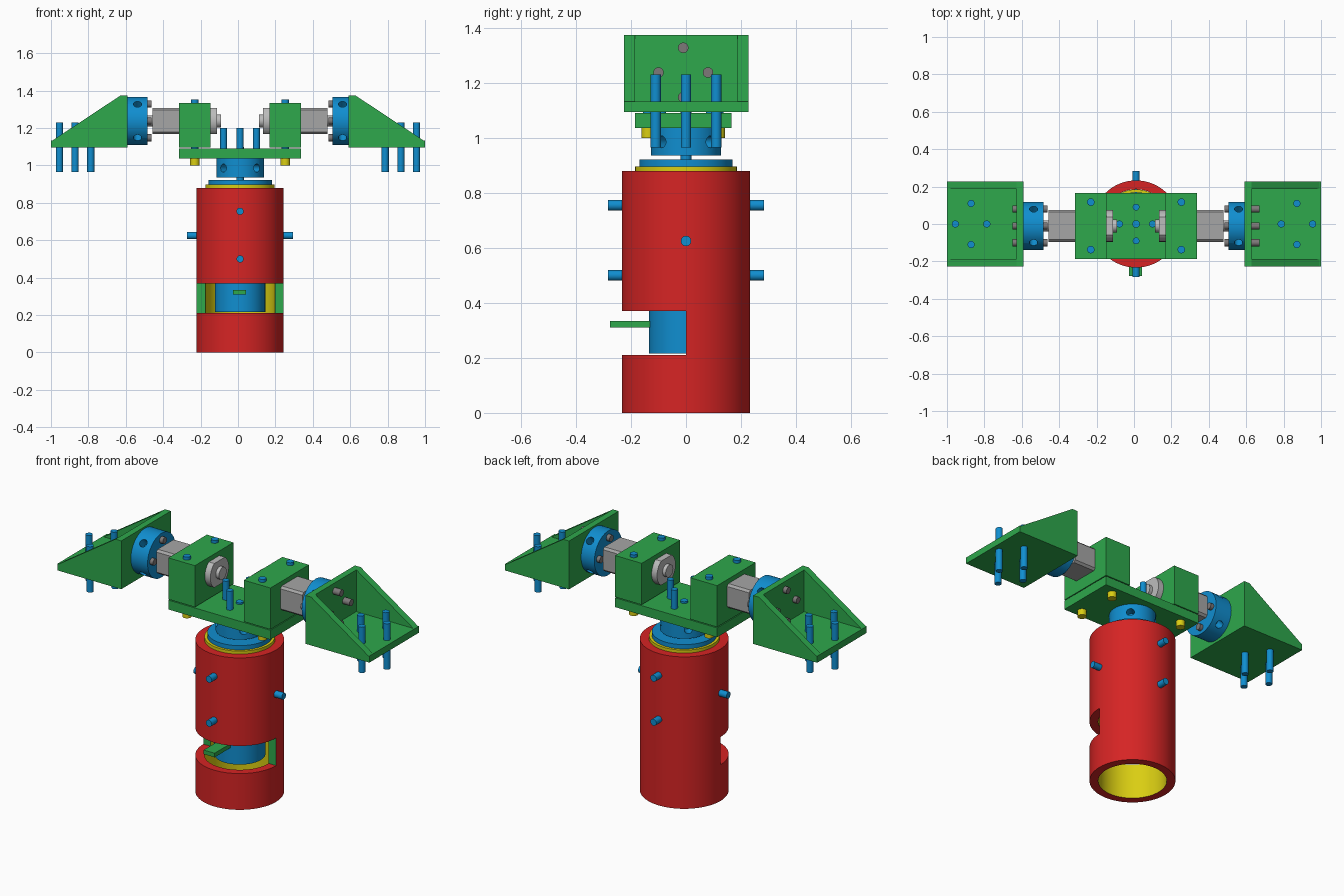
import bpy, bmesh, math
from mathutils import Vector, Matrix

if "Cube" in bpy.data.objects:
    bpy.data.objects.remove(bpy.data.objects["Cube"])

CX = 0.011            # centre of the body and crossbar
AY = -0.01            # centre line of the arms
AZ = 1.238            # height of the arm axis


def lin(c):
    c /= 255
    return c / 12.92 if c <= 0.04045 else ((c + 0.055) / 1.055) ** 2.4


def material(name, r, g, b):
    m = bpy.data.materials.new(name)
    m.diffuse_color = (lin(r), lin(g), lin(b), 1)
    m.use_nodes = True
    m.node_tree.nodes["Principled BSDF"].inputs["Base Color"].default_value = m.diffuse_color
    return m


RED = material("red", 214, 36, 36)
GREEN = material("green", 46, 168, 76)
BLUE = material("blue", 16, 142, 208)
YELLOW = material("yellow", 218, 206, 18)
LIGHT = material("light grey", 188, 188, 188)
GREY = material("mid grey", 166, 166, 166)
STEEL = material("dark grey", 125, 121, 121)


def finish(name, bm, mat, smooth=False):
    bmesh.ops.recalc_face_normals(bm, faces=bm.faces)
    me = bpy.data.meshes.new(name)
    bm.to_mesh(me)
    bm.free()
    ob = bpy.data.objects.new(name, me)
    bpy.context.collection.objects.link(ob)
    me.materials.append(mat)
    if smooth:
        smooth_edges(ob)
    return ob


def smooth_edges(ob):
    bpy.ops.object.select_all(action='DESELECT')
    bpy.context.view_layer.objects.active = ob
    ob.select_set(True)
    bpy.ops.object.shade_smooth_by_angle(angle=math.radians(30))


def box(name, lo, hi, mat):
    lo, hi = Vector(lo), Vector(hi)
    lo, hi = Vector(map(min, lo, hi)), Vector(map(max, lo, hi))
    bm = bmesh.new()
    bmesh.ops.create_cube(bm, size=1, matrix=Matrix.Translation((lo + hi) / 2)
                          @ Matrix.Diagonal((*(hi - lo), 1)))
    return finish(name, bm, mat)


def rod(name, a, b, r, mat, n=24):
    """Cylinder from point a to point b."""
    a, b = Vector(a), Vector(b)
    d = b - a
    rot = Vector((0, 0, 1)).rotation_difference(d).to_matrix().to_4x4()
    bm = bmesh.new()
    bmesh.ops.create_cone(bm, cap_ends=True, segments=n, radius1=r, radius2=r,
                          depth=d.length,
                          matrix=Matrix.Translation((a + b) / 2) @ rot)
    return finish(name, bm, mat, True)


def prism(name, pts, axis, start, end, mat, smooth=False):
    """Extrude a 2D outline along x (outline in y, z) or y (outline in x, z)."""
    def place(p, t):
        return (t, p[0], p[1]) if axis == 'x' else (p[0], t, p[1])
    bm = bmesh.new()
    face = bm.faces.new([bm.verts.new(place(p, start)) for p in pts])
    new = bmesh.ops.extrude_face_region(bm, geom=[face])['geom']
    bmesh.ops.translate(bm, vec=Vector(place((0, 0), end - start)),
                        verts=[v for v in new if isinstance(v, bmesh.types.BMVert)])
    return finish(name, bm, mat, smooth)


def cut(ob, cutters):
    for c in cutters:
        m = ob.modifiers.new("cut", 'BOOLEAN')
        m.operation, m.solver, m.object = 'DIFFERENCE', 'EXACT', c
        bpy.context.view_layer.objects.active = ob
        bpy.ops.object.modifier_apply(modifier=m.name)
        bpy.data.objects.remove(c)


def hub(name, centre, axis, half, r):
    """Blue disc with four radial set-screw holes at 45 degrees."""
    c, ax = Vector(centre), Vector(axis)
    ob = rod(name, c - ax * half, c + ax * half, r, BLUE, 48)
    holes = []
    for k in range(4):
        a = math.radians(45 + 90 * k)
        u, w = math.cos(a), math.sin(a)
        d = Vector((u, w, 0)) if axis[2] else Vector((0, u, w))
        holes.append(rod("hole_cutter", c + d * 0.07, c + d * 0.2, 0.022, BLUE, 16))
    cut(ob, holes)
    smooth_edges(ob)


# Body tube with front window
body = rod("body_tube", (CX, 0, 0), (CX, 0, 0.88), 0.233, RED, 72)
cut(body, [rod("bore_cutter", (CX, 0, -0.1), (CX, 0, 1), 0.186, RED, 72),
           box("window_cutter", (-0.5, -0.5, 0.21), (0.5, 0, 0.37), RED)])
me = body.data
me.materials.clear()
for m in (RED, YELLOW, GREEN):
    me.materials.append(m)
for p in me.polygons:
    c, n = p.center, p.normal
    if abs(n.z) > 0.5:
        p.material_index = 0
    elif n.y < -0.9 and abs(c.y) < 0.005:
        p.material_index = 2          # window side faces
    elif n.x * (c.x - CX) + n.y * c.y < 0:
        p.material_index = 1          # bore
    else:
        p.material_index = 0
smooth_edges(body)

# Inner motor, top bearing and shaft
rod("inner_motor", (CX, 0, 0.216), (CX, 0, 0.86), 0.135, BLUE, 48)
rod("bearing_ring", (CX, 0, 0.84), (CX, 0, 0.897), 0.185, YELLOW, 64)
rod("top_disc", (CX, 0, 0.895), (CX, 0, 0.922), 0.17, BLUE, 64)
rod("main_shaft", (CX, 0, 0.92), (CX, 0, 1.1), 0.02, BLUE)
box("lever", (-0.026, -0.277, 0.31), (0.044, -0.12, 0.334), GREEN)

# Body screws
for s in (-1, 1):
    rod("side_screw", (CX + s * 0.15, 0, 0.625), (CX + s * 0.283, 0, 0.625), 0.019, BLUE)
    for z in (0.5, 0.755):
        rod("face_screw", (CX, s * 0.15, z), (CX, s * 0.283, z), 0.019, BLUE)

# Rotating hub and crossbar
hub("main_hub", (CX, 0, 0.986), (0, 0, 1), 0.05, 0.127)
box("crossbar", (-0.316, -0.186, 1.036), (0.338, 0.166, 1.09), GREEN)
for dx, dy in ((0.088, 0), (-0.088, 0), (0, 0.09), (0, -0.09)):
    rod("hub_pin", (CX + dx, dy, 0.99), (CX + dx, dy, 1.2), 0.018, BLUE)

# Arms, one for each side
flat = math.asin(0.07 / 0.085)
motor_outline = [(AY + 0.085 * math.cos(base + flat * k / 8),
                  AZ + 0.085 * math.sin(base + flat * k / 8))
                 for base in (0, math.pi) for k in range(-8, 9)]
for s in (-1, 1):
    def X(d):
        return CX + s * d

    box("motor_block", (X(0.157), -0.186, 1.095), (X(0.327), 0.166, 1.335), GREEN)
    for y in (AY - 0.127, AY + 0.127):
        rod("block_screw", (X(0.242), y, 1.02), (X(0.242), y, 1.352), 0.02, BLUE)
        rod("block_nut", (X(0.242), y, 1.0), (X(0.242), y, 1.04), 0.025, YELLOW)
    prism("arm_motor", motor_outline, 'x', X(0.122), X(0.3), LIGHT, True)
    rod("motor_cap", (X(0.102), AY, AZ), (X(0.13), AY, AZ), 0.035, LIGHT)
    c = 0.012
    gear = [(AY + u * 0.085 - (c * u if k else 0), AZ + w * 0.07 - (0 if k else c * w))
            for u, w, k in ((1, -1, 0), (1, 1, 0), (1, 1, 1), (-1, 1, 1),
                            (-1, 1, 0), (-1, -1, 0), (-1, -1, 1), (1, -1, 1))]
    prism("gearbox", gear, 'x', X(0.3), X(0.468), GREY)
    rod("arm_shaft", (X(0.46), AY, AZ), (X(0.52), AY, AZ), 0.03, LIGHT)
    hub("arm_hub", (X(0.548), AY, AZ), (1, 0, 0), 0.054, 0.128)
    for dy, dz in ((0.09, 0), (-0.09, 0), (0, 0.09), (0, -0.09)):
        rod("hub_screw", (X(0.473), AY + dy, AZ + dz), (X(0.661), AY + dy, AZ + dz),
            0.019, STEEL)

    # Foot bracket: floor, upright and two sloped cheeks
    box("foot_floor", (s, -0.226, 1.095), (s * 0.59, 0.228, 1.133), GREEN)
    box("foot_upright", (s * 0.627, -0.226, 1.095), (s * 0.59, 0.228, 1.375), GREEN)
    cheek = [(s, 1.095), (s * 0.59, 1.095), (s * 0.59, 1.375),
             (s * 0.627, 1.375), (s, 1.128)]
    for y0, y1 in ((-0.226, -0.186), (0.188, 0.228)):
        prism("foot_cheek", cheek, 'y', y0, y1, GREEN)
    for x, y in ((0.955, 0), (0.787, 0), (0.871, 0.11), (0.871, -0.11)):
        rod("foot_pin", (s * x, y, 0.965), (s * x, y, 1.23), 0.019, BLUE)
